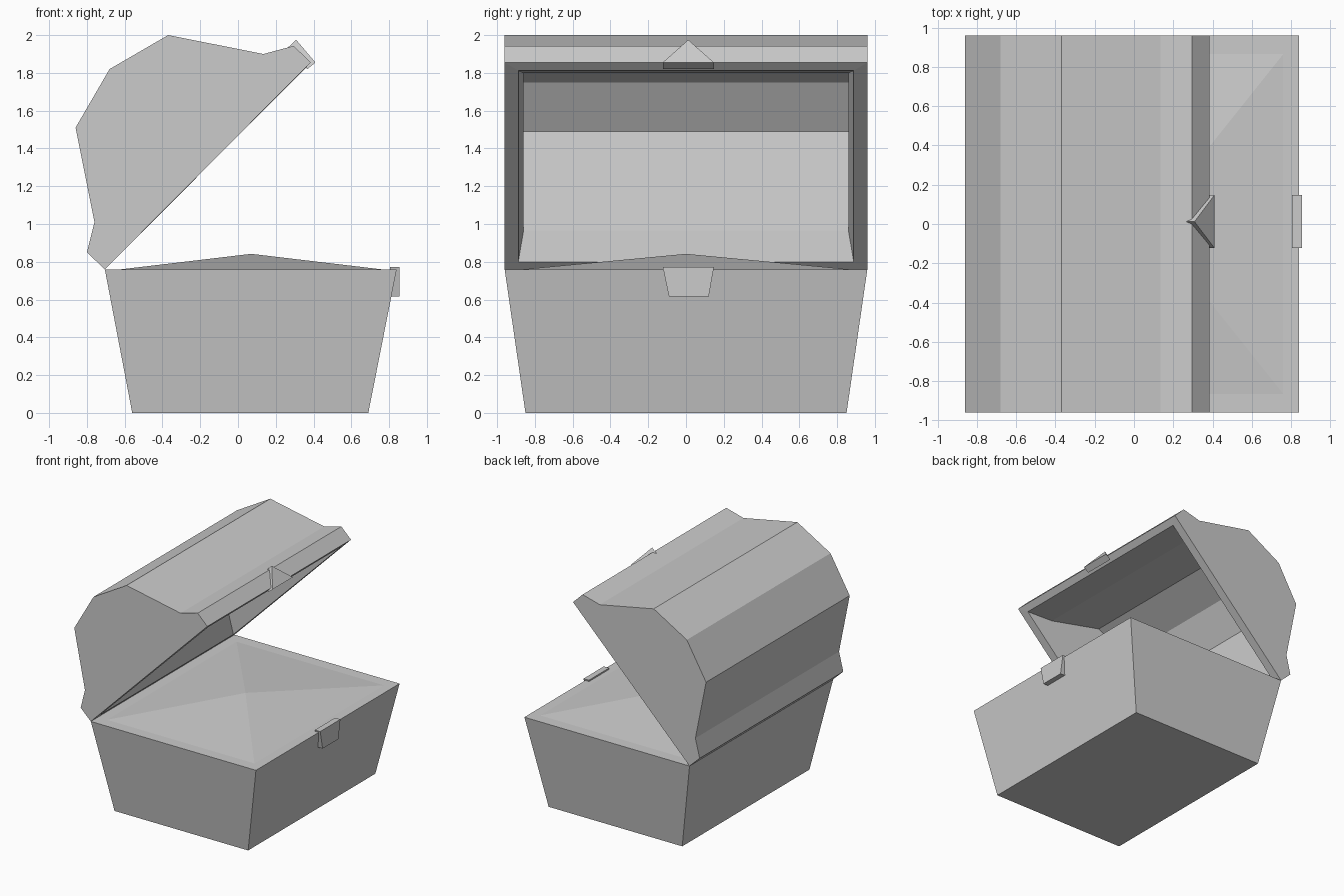
import bpy

if "Cube" in bpy.data.objects:
    bpy.data.objects.remove(bpy.data.objects["Cube"])


def make(name, verts, faces):
    mesh = bpy.data.meshes.new(name)
    mesh.from_pydata(verts, [], faces)
    mesh.update()
    obj = bpy.data.objects.new(name, mesh)
    bpy.context.collection.objects.link(obj)
    return obj


def bridge(a, b, n):
    """Quads between two rings of n vertices starting at a and b."""
    return [(a + i, a + (i + 1) % n, b + (i + 1) % n, b + i) for i in range(n)]


def rect(x0, x1, y, z):
    return [(x0, -y, z), (x1, -y, z), (x1, y, z), (x0, y, z)]


def loft(name, bottom, top):
    """Closed solid between two matching rings."""
    n = len(bottom)
    caps = [tuple(reversed(range(n))), tuple(range(n, 2 * n))]
    return make(name, bottom + top, bridge(0, n, n) + caps)


# Flared chest body with its flat rim
body = rect(-0.56, 0.69, 0.85, 0) + rect(-0.705, 0.84, 0.96, 0.76) + rect(-0.62, 0.76, 0.865, 0.76)
make("chest_body", body, [(3, 2, 1, 0)] + bridge(0, 4, 4) + bridge(4, 8, 4))

# Low heap of contents filling the body
heap = rect(-0.62, 0.76, 0.865, 0.76) + [(0.07, 0, 0.842)]
make("contents_heap", heap, [(i, (i + 1) % 4, 4) for i in range(4)])

# Open hollow lid: profiles run from the hinge round the back to the front lip
outer = [(-0.705, 0.76), (-0.80, 0.85), (-0.76, 1.01), (-0.86, 1.51), (-0.68, 1.82),
         (-0.37, 2.0), (0.135, 1.90), (0.295, 1.943), (0.385, 1.855)]
inner = [(-0.665, 0.80), (-0.685, 0.965), (-0.78, 1.49), (-0.63, 1.75),
         (-0.36, 1.905), (0.12, 1.80), (0.345, 1.812)]
n, m = len(outer), len(inner)
verts = [(x, s * 0.96, z) for s in (-1, 1) for x, z in outer]
for s in (-1, 1):
    verts += [(x, s * (0.888 if i in (0, m - 1) else 0.86), z)
              for i, (x, z) in enumerate(inner)]
a, b, c, d = 0, n, 2 * n, 2 * n + m      # start of each profile
faces = [tuple(reversed(range(a, b))), tuple(range(b, c)),       # outer ends
         tuple(range(c, d)), tuple(reversed(range(d, d + m)))]   # inner ends
faces += [(a + i, a + i + 1, b + i + 1, b + i) for i in range(n - 1)]
faces += [(d + i, d + i + 1, c + i + 1, c + i) for i in range(m - 1)]
faces += [(a, b, d, c), (b, c - 1, d + m - 1, d),                # rim
          (c - 1, b - 1, d - 1, d + m - 1), (b - 1, a, c, d - 1)]
faces[0], faces[1] = faces[0][::-1], faces[1][::-1]
faces[2], faces[3] = faces[2][::-1], faces[3][::-1]
lid = make("lid", verts, faces)

import bmesh
bm = bmesh.new()
bm.from_mesh(lid.data)
bmesh.ops.recalc_face_normals(bm, faces=bm.faces)
bm.to_mesh(lid.data)
bm.free()

# Tapered lock plate on the front of the body
plate = [(-0.09, 0.615), (0.12, 0.615), (0.148, 0.772), (-0.123, 0.772)]
loft("lock_plate", [(0.805, y, z) for y, z in plate], [(0.855, y, z) for y, z in plate])

# Pointed hasp on the lid lip
loft("hasp",
     [(0.367, -0.123, 1.82), (0.367, 0.148, 1.82), (0.265, 0.012, 1.935)],
     [(0.41, -0.123, 1.855), (0.41, 0.148, 1.855), (0.308, 0.012, 1.975)])
